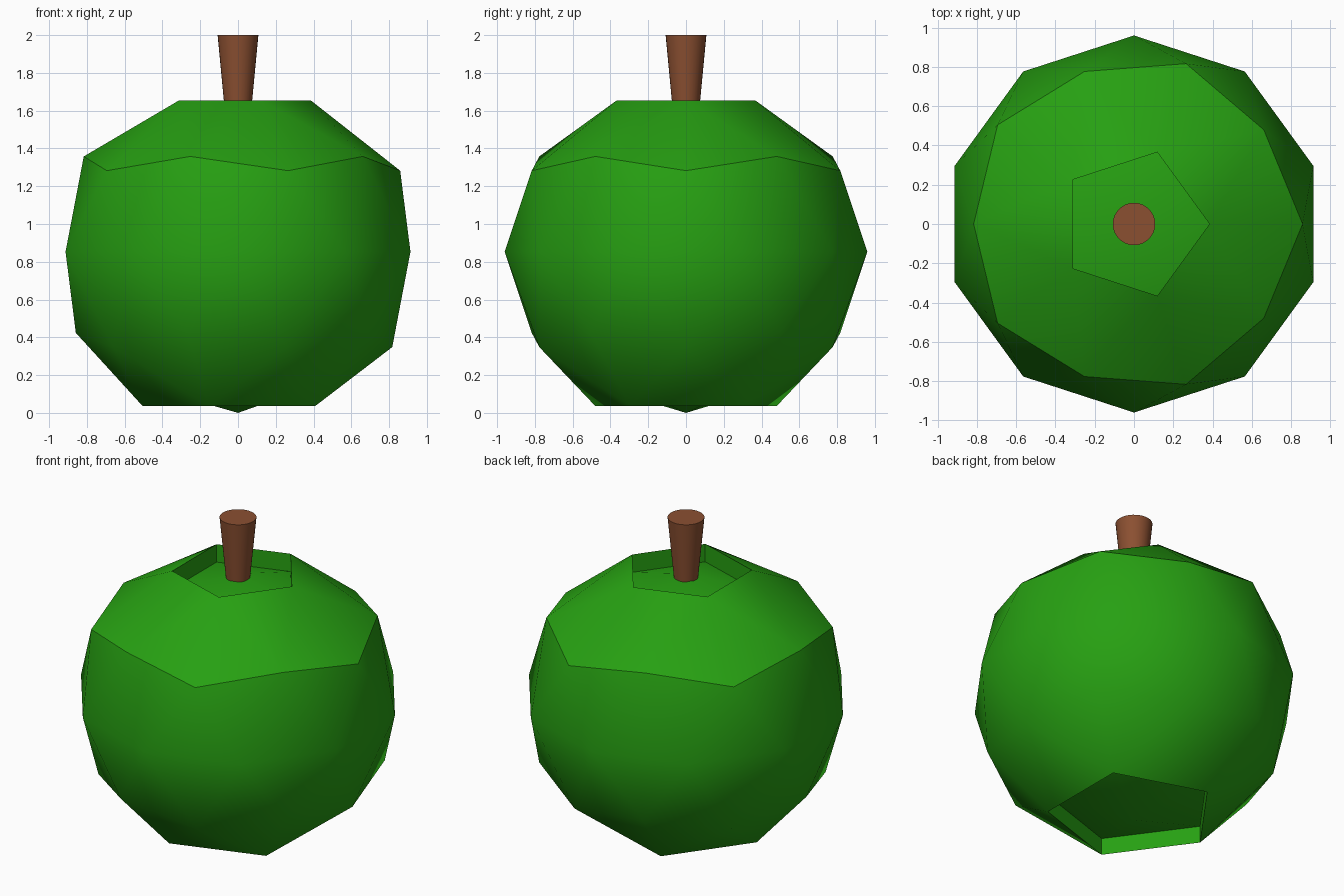
import bpy, bmesh, math

if "Cube" in bpy.data.objects:
    bpy.data.objects.remove(bpy.data.objects["Cube"])

R, CZ = 0.96, 0.853          # fruit radius and centre height


def material(name, rgb):
    m = bpy.data.materials.new(name)
    m.diffuse_color = (*rgb, 1)
    m.use_nodes = True
    m.node_tree.nodes["Principled BSDF"].inputs["Base Color"].default_value = m.diffuse_color
    return m


def finish(name, mat):
    ob = bpy.context.object
    ob.name = name
    ob.data.materials.append(mat)
    bpy.ops.object.shade_smooth_by_angle(angle=math.radians(30))
    return ob


def sink_cap(bm, sign, ring_scale, ring_z, depth, pole_z):
    """Push the five faces around one pole straight into the fruit."""
    pole = max(bm.verts, key=lambda v: sign * v.co.z)
    faces = list(pole.link_faces)
    ring = {v for f in faces for v in f.verts} - {pole}
    for v in ring:
        v.co.x *= ring_scale
        v.co.y *= ring_scale
        v.co.z = ring_z
    new = bmesh.ops.extrude_face_region(bm, geom=faces)["geom"]
    if pole.is_valid:
        bmesh.ops.delete(bm, geom=[pole], context='VERTS')
    floor = [v for v in new if isinstance(v, bmesh.types.BMVert)]
    for v in floor:
        v.co.z = pole_z if v.co.xy.length < 0.01 else ring_z - sign * depth


green = material("leaf green", (0.02, 0.35, 0.006))
brown = material("bark brown", (0.26, 0.08, 0.031))

# fruit body with a sunken top and bottom
bpy.ops.mesh.primitive_ico_sphere_add(subdivisions=2, radius=R)
me = bpy.context.object.data
bm = bmesh.new()
bm.from_mesh(me)
for v in bm.verts:
    v.co.z += CZ
sink_cap(bm, 1, 0.762, 1.655, 0.115, 1.635)
sink_cap(bm, -1, 1.0, 0.036, 0.109, 0.0)
bmesh.ops.recalc_face_normals(bm, faces=bm.faces)
bm.to_mesh(me)
bm.free()
finish("fruit_body", green)

# tapered stem
z0, z1 = 1.56, 2.0
bpy.ops.mesh.primitive_cone_add(vertices=32, radius1=0.066, radius2=0.108,
                                depth=z1 - z0, location=(0, 0, (z0 + z1) / 2))
finish("stem", brown)
